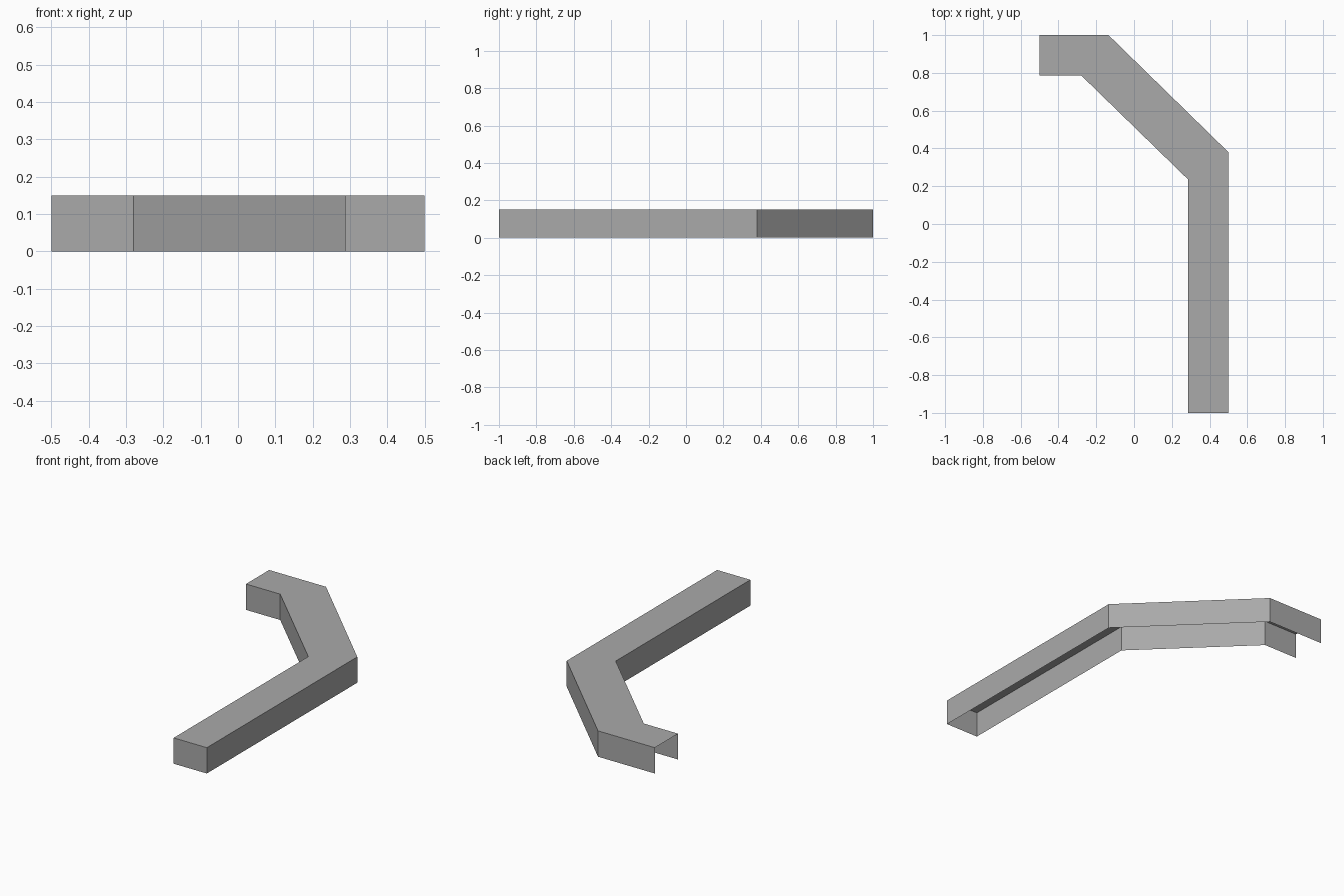
import bpy
import bmesh

cube = bpy.data.objects.get("Cube")
if cube:
    bpy.data.objects.remove(cube, do_unlink=True)

HEIGHT = 0.15

grey = bpy.data.materials.new("grey")
grey.use_nodes = True
colour = (0.4, 0.4, 0.4, 1)
grey.diffuse_color = colour
grey.node_tree.nodes["Principled BSDF"].inputs["Base Color"].default_value = colour

# Plan outline, anticlockwise from the open end: inner side, closed end, outer side
outline = [(-0.5, 0.787), (-0.28, 0.787), (0.287, 0.235), (0.287, -1),
           (0.5, -1), (0.5, 0.38), (-0.135, 1), (-0.5, 1)]

# Bent channel of thin sheet: top and walls, open below and at the short end
bm = bmesh.new()
top = [bm.verts.new((x, y, HEIGHT)) for x, y in outline]
foot = [bm.verts.new((x, y, 0)) for x, y in outline]

# Top in three quads, one for each straight run
for i in range(3):
    bm.faces.new((top[i], top[i + 1], top[-2 - i], top[-1 - i]))

# Side walls and the closed end
for i in range(len(outline) - 1):
    bm.faces.new((foot[i], foot[i + 1], top[i + 1], top[i]))

mesh = bpy.data.meshes.new("bent_channel")
bm.to_mesh(mesh)
bm.free()
mesh.materials.append(grey)
channel = bpy.data.objects.new("bent_channel", mesh)
bpy.context.collection.objects.link(channel)
